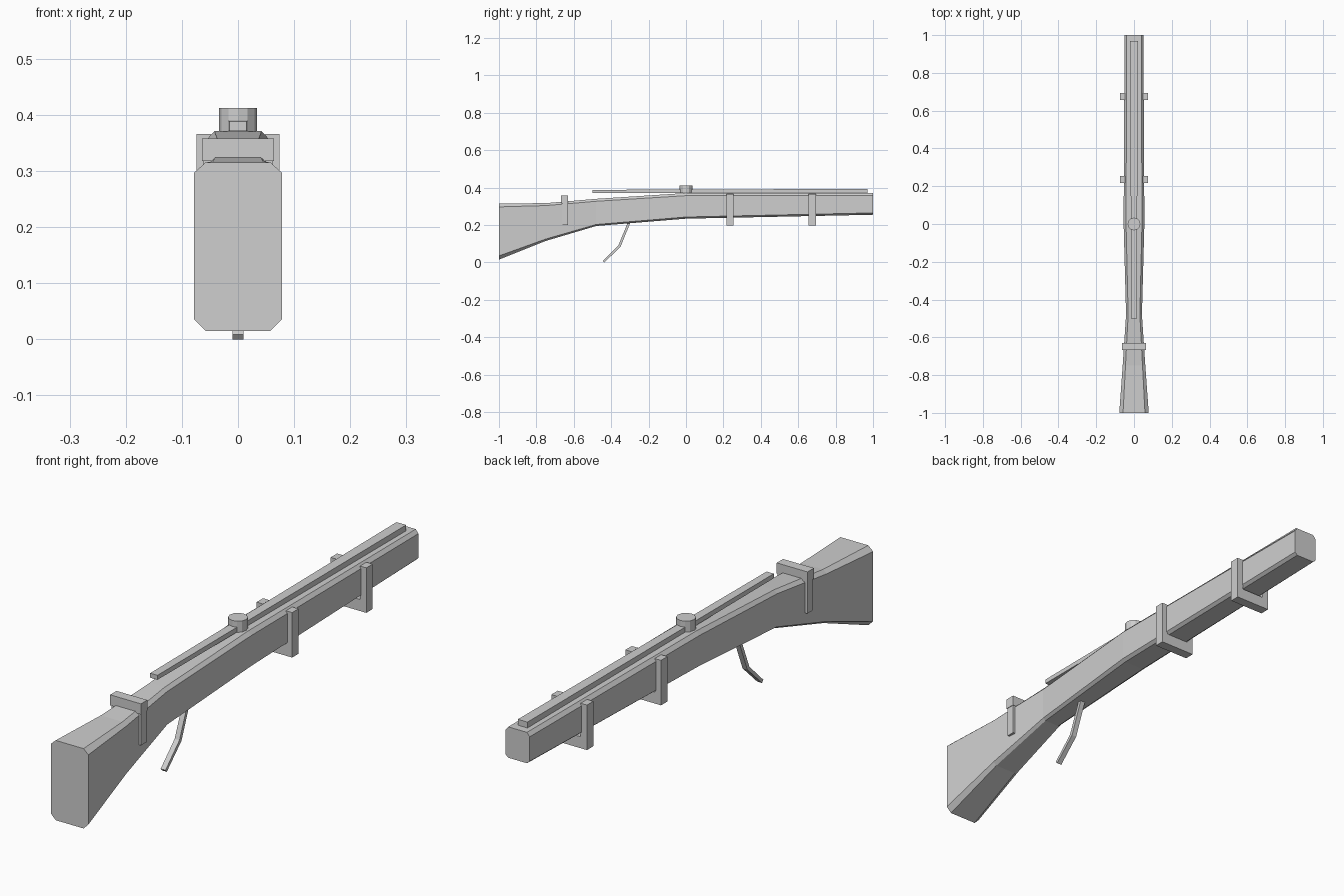
import bpy, bmesh, math

if "Cube" in bpy.data.objects:
    bpy.data.objects.remove(bpy.data.objects["Cube"])

grey = bpy.data.materials.new("plain_grey")
grey.diffuse_color = (0.62, 0.62, 0.62, 1)
grey.use_nodes = True
grey.node_tree.nodes["Principled BSDF"].inputs["Base Color"].default_value = grey.diffuse_color


def finish(name, bm):
    bmesh.ops.recalc_face_normals(bm, faces=bm.faces)
    mesh = bpy.data.meshes.new(name)
    bm.to_mesh(mesh)
    bm.free()
    mesh.materials.append(grey)
    ob = bpy.data.objects.new(name, mesh)
    bpy.context.collection.objects.link(ob)
    return ob


def loft(name, rings):
    """Skin a row of closed rings and cap both ends."""
    bm = bmesh.new()
    vs = [[bm.verts.new(p) for p in ring] for ring in rings]
    n = len(vs[0])
    for a, b in zip(vs, vs[1:]):
        for i in range(n):
            j = (i + 1) % n
            bm.faces.new((a[i], a[j], b[j], b[i]))
    bm.faces.new(vs[0])
    bm.faces.new(vs[-1])
    return finish(name, bm)


def rect(y, hw, z0, z1):
    return [(-hw, y, z0), (hw, y, z0), (hw, y, z1), (-hw, y, z1)]


def extrude_xz(name, profile, y0, y1):
    return loft(name, [[(x, y, z) for x, z in profile] for y in (y0, y1)])


# Stock: chamfered section (y, half width, bottom, top, chamfer x, low z, high z)
rings = []
for y, w, b, t, c, lo, hi in [
        (-1.0, 0.078, 0.015, 0.315, 0.020, 0.020, 0.018),
        (-0.75, 0.060, 0.115, 0.317, 0.015, 0.010, 0.013),
        (-0.48, 0.042, 0.195, 0.340, 0.011, 0.008, 0.013),
        (0.0, 0.055, 0.234, 0.371, 0.013, 0.009, 0.014),
        (1.0, 0.050, 0.255, 0.371, 0.011, 0.010, 0.014)]:
    rings.append([(x, y, z) for x, z in [
        (-w + c, b), (w - c, b), (w, b + lo), (w, t - hi),
        (w - c, t), (-w + c, t), (-w, t - hi), (-w, b + lo)]])
loft("stock", rings)

# Long top rail, slightly wider toward the far end
loft("top_rail", [rect(-0.5, 0.015, 0.371, 0.388),
                  rect(0.97, 0.020, 0.371, 0.393)])

# Round knob on the rail
bm = bmesh.new()
bmesh.ops.create_cone(bm, cap_ends=True, segments=12, radius1=0.034,
                      radius2=0.034, depth=0.042)
bmesh.ops.translate(bm, verts=bm.verts, vec=(0, 0, 0.391))
finish("knob", bm)

# Rear strap: bridge over the stock with two legs
extrude_xz("rear_strap_bridge", [(-0.064, 0.318), (0.064, 0.318),
                                 (0.064, 0.358), (-0.064, 0.358)],
           -0.668, -0.630)
for side, s in (("left", -1), ("right", 1)):
    extrude_xz("rear_strap_leg_" + side,
               [(s * 0.045, 0.20), (s * 0.062, 0.20),
                (s * 0.062, 0.34), (s * 0.045, 0.34)], -0.664, -0.632)

# Front straps: U brackets hugging the stock from below
half = [(0.074, 0.197), (0.074, 0.366), (0.048, 0.366), (0.048, 0.240)]
u_shape = half + [(-x, z) for x, z in reversed(half)]
for i, y in enumerate((0.235, 0.675)):
    extrude_xz("front_strap_%d" % (i + 1), u_shape, y - 0.019, y + 0.019)

# Bent trigger lever
loft("trigger", [
    [(-0.01, -0.312, 0.212), (0.01, -0.312, 0.212),
     (0.01, -0.298, 0.212), (-0.01, -0.298, 0.212)],
    [(-0.01, -0.362, 0.090), (0.01, -0.362, 0.090),
     (0.01, -0.350, 0.083), (-0.01, -0.350, 0.083)],
    [(-0.01, -0.445, 0.009), (0.01, -0.445, 0.009),
     (0.01, -0.437, 0.000), (-0.01, -0.437, 0.000)]])
